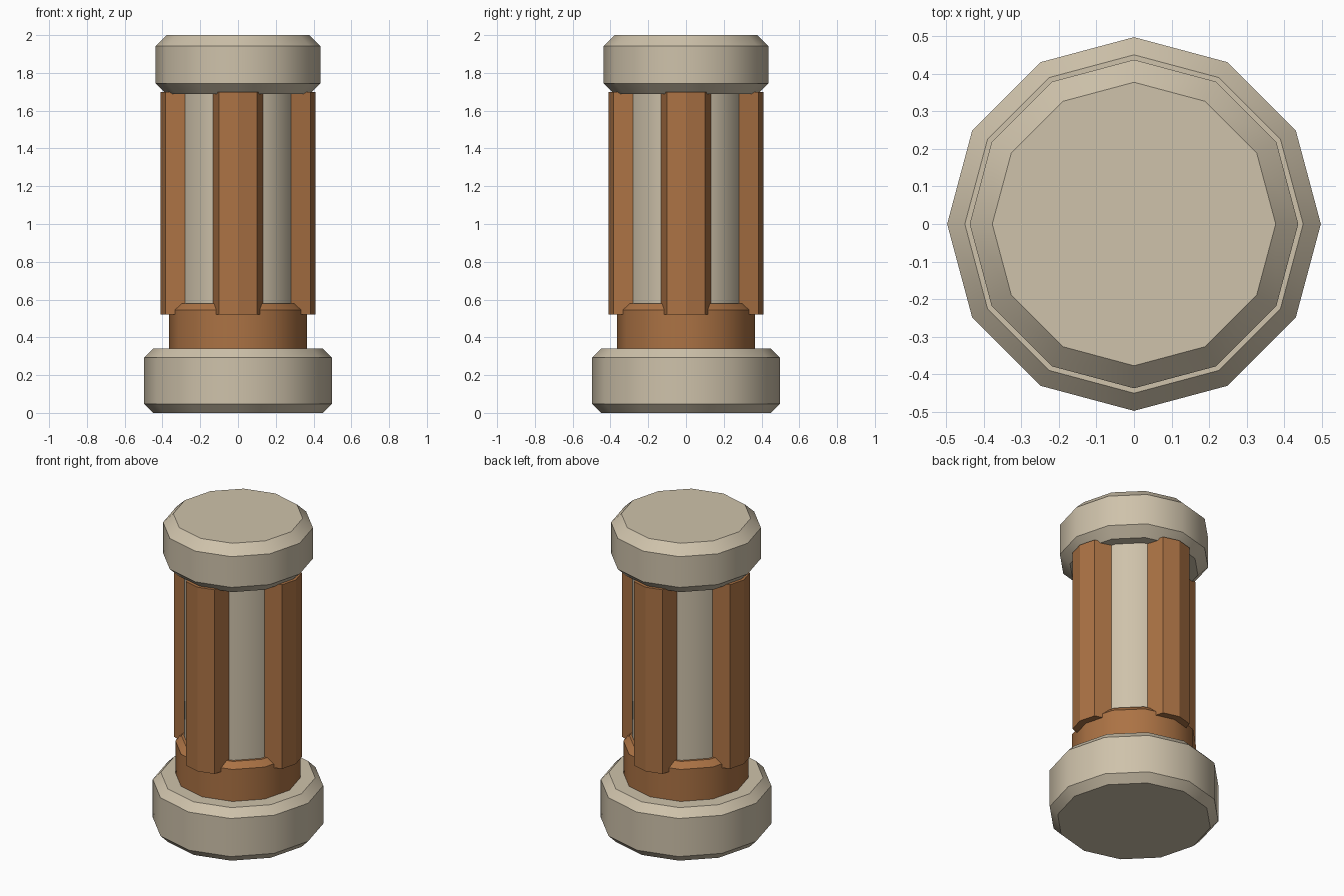
import bpy, bmesh, math

if "Cube" in bpy.data.objects:
    bpy.data.objects.remove(bpy.data.objects["Cube"])


def make_material(name, color):
    mat = bpy.data.materials.new(name)
    mat.diffuse_color = (*color, 1.0)
    mat.use_nodes = True
    mat.node_tree.nodes["Principled BSDF"].inputs["Base Color"].default_value = mat.diffuse_color
    return mat


cream = make_material("cream", (0.62, 0.54, 0.405))
brown = make_material("brown", (0.41, 0.17, 0.058))
SIDES = 12


def add_object(name, bm, mat):
    bmesh.ops.recalc_face_normals(bm, faces=bm.faces)
    mesh = bpy.data.meshes.new(name)
    bm.to_mesh(mesh)
    bm.free()
    mesh.materials.append(mat)
    obj = bpy.data.objects.new(name, mesh)
    bpy.context.collection.objects.link(obj)
    return obj


def turned(name, profile, mat):
    """Twelve-sided solid from (radius, height) rings, smooth around."""
    bm = bmesh.new()
    rings = []
    for r, z in profile:
        rings.append([bm.verts.new((r * math.cos(math.tau * i / SIDES),
                                    r * math.sin(math.tau * i / SIDES), z))
                      for i in range(SIDES)])
    for a, b in zip(rings, rings[1:]):
        for i in range(SIDES):
            j = (i + 1) % SIDES
            bm.faces.new((a[i], a[j], b[j], b[i]))
    bm.faces.new(rings[0])
    bm.faces.new(rings[-1])
    obj = add_object(name, bm, mat)
    bpy.ops.object.select_all(action='DESELECT')
    obj.select_set(True)
    bpy.context.view_layer.objects.active = obj
    bpy.ops.object.shade_smooth_by_angle(angle=math.radians(38))
    return obj


# Chamfered foot, collar, inner column and cap
turned("base", [(0.45, 0), (0.497, 0.048), (0.497, 0.292), (0.45, 0.34)], cream)
turned("collar", [(0.365, 0.32), (0.365, 0.545), (0.33, 0.58)], brown)
turned("column", [(0.315, 0.5), (0.315, 1.72)], cream)
turned("cap", [(0.377, 1.687), (0.437, 1.745), (0.437, 1.942), (0.377, 2.0)], cream)

# Four flat-shaded ribs with a peaked outer face and flared side walls
section = [(0.28, -0.132), (0.383, -0.1), (0.41, 0), (0.383, 0.1), (0.28, 0.132)]
for k, side in enumerate(("right", "back", "left", "front")):
    bm = bmesh.new()
    c, s = round(math.cos(k * math.pi / 2)), round(math.sin(k * math.pi / 2))
    low, high = [[bm.verts.new((x * c - y * s, x * s + y * c, z)) for x, y in section]
                 for z in (0.52, 1.70)]
    n = len(section)
    for i in range(n):
        j = (i + 1) % n
        bm.faces.new((low[i], low[j], high[j], high[i]))
    bm.faces.new(low)
    bm.faces.new(high)
    add_object(side + "_rib", bm, brown)
